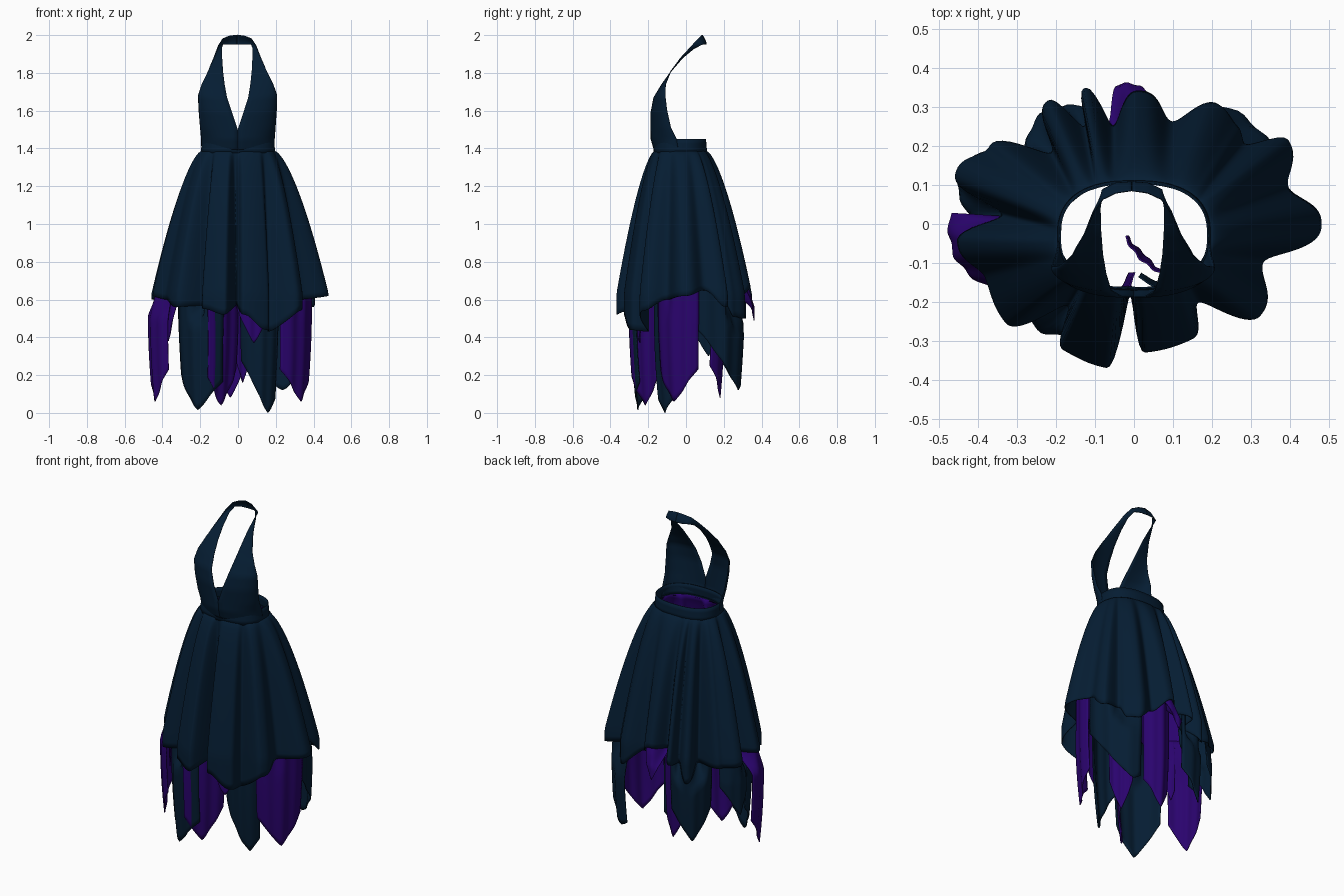
import bpy, math
from math import sin, cos, pi, radians

if "Cube" in bpy.data.objects:
    bpy.data.objects.remove(bpy.data.objects["Cube"])


def material(name, rgb):
    m = bpy.data.materials.new(name)
    m.diffuse_color = (*rgb, 1)
    m.use_nodes = True
    m.node_tree.nodes["Principled BSDF"].inputs["Base Color"].default_value = m.diffuse_color
    return m


NAVY = material("navy_cloth", (0.0016, 0.0122, 0.0325))
PURPLE = material("purple_cloth", (0.023, 0.001, 0.155))


def sheet(name, f, nu, nv, mat, closed=False, thick=0.005):
    """Cloth grid: u runs left to right seen from outside, v runs downwards."""
    cols = nu if closed else nu + 1
    verts = [f(i / nu, j / nv) for j in range(nv + 1) for i in range(cols)]
    faces = []
    for j in range(nv):
        for i in range(nu):
            k = (i + 1) % cols
            a, b = j * cols, (j + 1) * cols
            faces.append((b + i, b + k, a + k, a + i))
    me = bpy.data.meshes.new(name)
    me.from_pydata(verts, [], faces)
    ob = bpy.data.objects.new(name, me)
    bpy.context.collection.objects.link(ob)
    me.materials.append(mat)
    me.shade_smooth()
    s = ob.modifiers.new("cloth_thickness", 'SOLIDIFY')
    s.thickness = thick
    s.offset = -1
    return ob


# Skirt folds: angle, hem radius, hem height (crests and valleys)
FOLDS = [(0, .48, .62), (14, .41, .65), (28, .45, .56), (36, .35, .58),
         (44, .365, .51), (54, .375, .50), (70, .28, .60), (88, .35, .67),
         (102, .26, .65), (110, .37, .60), (117, .28, .58), (125, .385, .50),
         (139, .28, .58), (152, .42, .59), (164, .475, .60), (176, .34, .62),
         (186, .455, .62), (200, .405, .60), (217, .415, .56), (231, .27, .57),
         (241, .37, .55), (259, .375, .52), (267, .18, .57), (275, .33, .52),
         (297, .33, .44), (309, .26, .43), (325, .40, .54), (343, .345, .60),
         (360, .48, .62)]
WAIST_Z, CY = 1.39, -0.03


def fold(deg):
    deg %= 360
    for (a, r, h), (b, r2, h2) in zip(FOLDS, FOLDS[1:]):
        if a <= deg <= b:
            t = (1 - cos(pi * (deg - a) / (b - a))) / 2
            # broad crests, narrow valleys
            q = t ** 1.35 if r > r2 else 1 - (1 - t) ** 1.35
            return r + (r2 - r) * q, h + (h2 - h) * t
    return FOLDS[0][1:]


def waist(a, grow=0.0):
    """Rounded-oval waist outline."""
    c, s = cos(a), sin(a)
    p = 0.8
    return ((0.19 + grow) * math.copysign(abs(c) ** p, c),
            CY + (0.135 + grow) * math.copysign(abs(s) ** p, s))


def skirt_point(a, z):
    r, hem = fold(math.degrees(a))
    t = min(1, max(0, (WAIST_Z - z) / 0.76))
    k = t ** 0.64
    wx, wy = waist(a)
    return wx + (r * cos(a) - wx) * k, wy + (r * sin(a) - wy) * k


# Outer skirt
def outer_skirt(u, v):
    a = 2 * pi * u
    hem = fold(math.degrees(a))[1]
    z = WAIST_Z + (hem - WAIST_Z) * v ** 1.2
    x, y = skirt_point(a, z)
    return x, y, z


sheet("outer_skirt", outer_skirt, 300, 32, NAVY, closed=True)


# Purple lining just inside the outer skirt
def lining(u, v):
    a = 2 * pi * u
    z = 1.385 - 0.665 * v
    x, y = skirt_point(a, z)
    q = 0.965 - 0.01 * v
    return x * q, CY + (y - CY) * q, z


sheet("skirt_lining", lining, 240, 20, PURPLE, closed=True, thick=0.003)


# Waistband
def band(u, v):
    x, y = waist(2 * pi * u, 0.001 + 0.006 * v)
    return x, y, 1.45 - 0.075 * v


sheet("waistband", band, 72, 3, NAVY, closed=True, thick=0.004)


# Hanging handkerchief panels below the hem; skew moves the tip sideways
def panel(name, x0, y0, facing, half, tip, mat, depth=0.35, skew=0.0):
    n = (cos(radians(facing)), sin(radians(facing)))
    tan = (-n[1], n[0])

    def f(u, v):
        s = 2 * u - 1
        low = tip + 0.17 * abs(s - skew) ** 1.2
        z = 0.74 + (low - 0.74) * v
        drop = max(0, min(1, (0.5 - z) / 0.5))
        w = half * s * (1.05 - 0.15 * drop)
        # inward curl at both sides with a light pleat
        d = -depth * half * 2 * s * s + 0.04 * half * cos(3 * pi * s) - 0.03 * drop ** 2
        x = x0 + tan[0] * w + n[0] * d
        y = y0 + tan[1] * w + n[1] * d
        # tuck the upper part under the outer skirt
        a = math.atan2(y, x)
        sx, sy = skirt_point(a, z)
        limit = math.hypot(sx, sy) - 0.02
        r = math.hypot(x, y)
        hem = fold(math.degrees(a))[1]
        blend = max(0, min(1, (z - hem + 0.10) / 0.12))
        if r > limit:
            q = 1 + (limit / r - 1) * blend
            x, y = x * q, y * q
        return x, y, z

    sheet(name, f, 20, 20, mat)


panel("front_left_panel", -.235, -.275, 242, .13, .015, NAVY, .3, .1)
panel("front_centre_panel", -.065, -.225, 318, .115, .04, PURPLE, .05, -.1)
panel("front_centre_fold", .015, -.09, 225, .065, .16, PURPLE, .1)
panel("front_short_panel", .06, -.255, 275, .085, .37, PURPLE, .1, .3)
panel("front_right_panel", .125, -.165, 283, .10, .0, NAVY, .25, .5)
panel("right_purple_panel", .35, -.075, 323, .13, .06, PURPLE, .2)
panel("back_right_panel", .345, .21, 28, .15, .12, NAVY, .25, .8)
panel("back_short_panel", -.02, .36, 92, .065, .49, PURPLE, .2)
panel("back_inner_panel", -.04, .20, 88, .085, .08, PURPLE)
panel("back_left_panel", -.24, .28, 130, .11, .14, NAVY)
panel("left_navy_panel", -.45, .12, 165, .09, .30, NAVY)
panel("left_purple_panel", -.458, -.085, 207, .10, .06, PURPLE, .2)
panel("left_short_panel", -.35, -.15, 235, .05, .38, PURPLE, .2, -.6)

# Halter bodice, bottom to top: inner edge xyz, outer edge xyz
HALTER = [((0, -.170, 1.39), (.194, -.04, 1.39)),
          ((0, -.187, 1.45), (.195, -.05, 1.45)),
          ((0, -.188, 1.50), (.200, -.08, 1.51)),
          ((.030, -.188, 1.59), (.207, -.10, 1.60)),
          ((.056, -.172, 1.67), (.210, -.11, 1.68)),
          ((.068, -.130, 1.74), (.190, -.108, 1.74)),
          ((.076, -.080, 1.81), (.155, -.082, 1.81)),
          ((.080, -.020, 1.88), (.122, -.030, 1.88)),
          ((.081, .040, 1.93), (.098, .028, 1.943)),
          ((.074, .086, 1.95), (.074, .062, 1.980)),
          ((.040, .102, 1.95), (.040, .078, 1.994)),
          ((0, .105, 1.95), (0, .084, 2.0))]


def halter_half(side):
    def f(u, v):
        t = u if side > 0 else 1 - u
        p = (1 - v) * (len(HALTER) - 1)
        i = min(int(p), len(HALTER) - 2)
        q = p - i
        inner, outer = ([a + (b - a) * q for a, b in zip(HALTER[i][e], HALTER[i + 1][e])]
                        for e in (0, 1))
        st, ct = sin(t * pi / 2), 1 - cos(t * pi / 2)
        return (side * (inner[0] + (outer[0] - inner[0]) * st) - 0.006 * (1 - v),
                inner[1] + (outer[1] - inner[1]) * ct,
                inner[2] + (outer[2] - inner[2]) * t)
    return f


for side, label in ((1, "right"), (-1, "left")):
    sheet(label + "_halter", halter_half(side), 10, 44, NAVY, thick=0.004)
